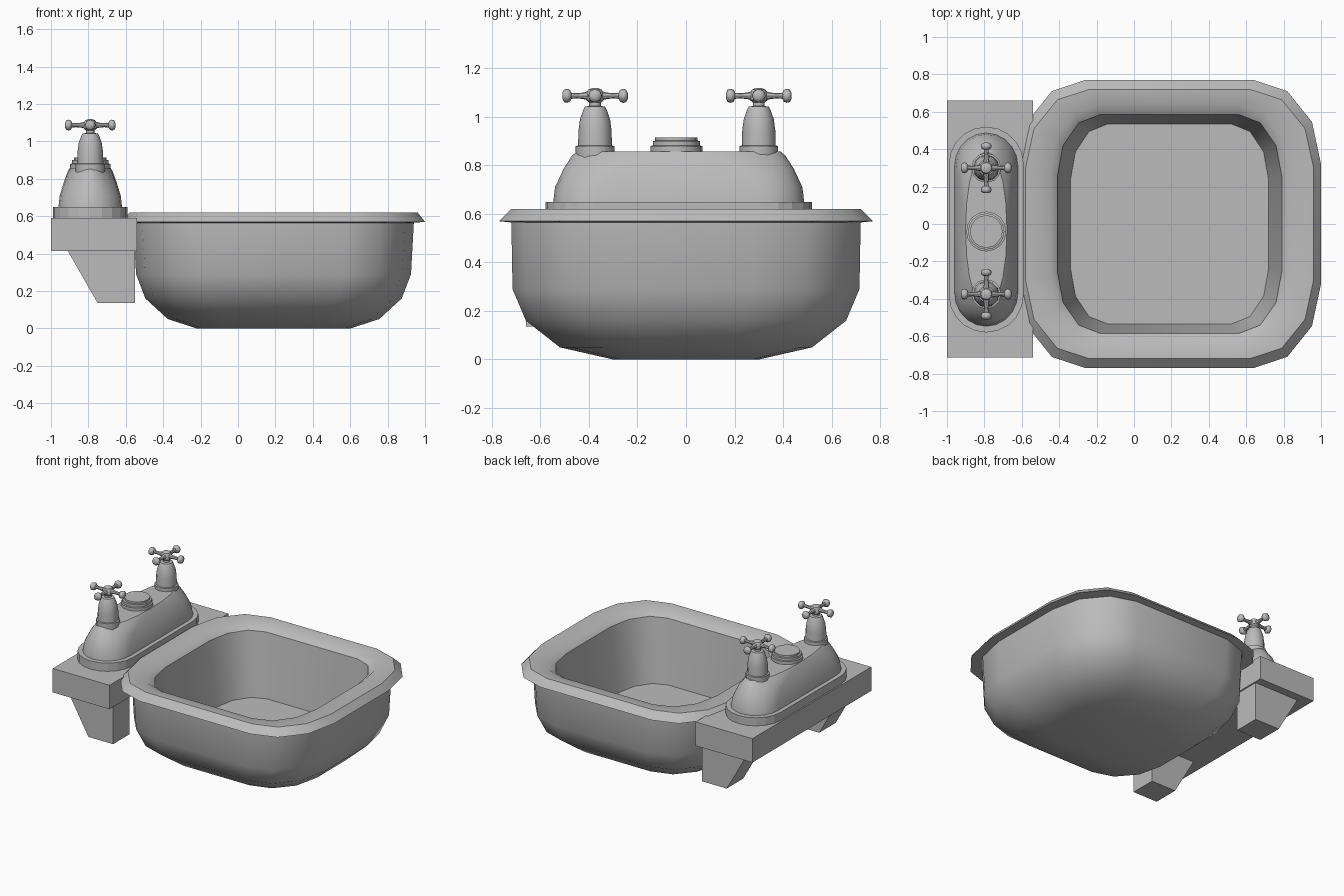
import bpy, bmesh, math
from mathutils import Matrix, Vector

if "Cube" in bpy.data.objects:
    bpy.data.objects.remove(bpy.data.objects["Cube"])

mat = bpy.data.materials.new("grey ceramic")
mat.use_nodes = True
GREY = (0.5, 0.5, 0.5, 1)
mat.diffuse_color = GREY
mat.node_tree.nodes["Principled BSDF"].inputs["Base Color"].default_value = GREY


def finish(bm, name, angle=None):
    bmesh.ops.recalc_face_normals(bm, faces=bm.faces[:])
    me = bpy.data.meshes.new(name)
    bm.to_mesh(me)
    bm.free()
    me.materials.append(mat)
    ob = bpy.data.objects.new(name, me)
    bpy.context.collection.objects.link(ob)
    if angle:
        bpy.ops.object.select_all(action='DESELECT')
        ob.select_set(True)
        bpy.context.view_layer.objects.active = ob
        bpy.ops.object.shade_smooth_by_angle(angle=math.radians(angle))
    return ob


def rounded_ring(cx, cy, hx, hy, dx, dy, z, steps):
    """Rounded rectangle outline with elliptical corners of size dx by dy."""
    pts = []
    for q, (sx, sy) in enumerate([(1, 1), (-1, 1), (-1, -1), (1, -1)]):
        for i in range(steps + 1):
            t = math.pi / 2 * (i / steps if q % 2 == 0 else 1 - i / steps)
            pts.append((cx + sx * (hx - dx + dx * math.cos(t)),
                        cy + sy * (hy - dy + dy * math.sin(t)), z))
    return pts


def loft(name, rings, angle=None):
    """Skin stacked outlines and close both ends."""
    bm = bmesh.new()
    loops = [[bm.verts.new(p) for p in r] for r in rings]
    n = len(loops[0])
    for a, b in zip(loops, loops[1:]):
        for i in range(n):
            j = (i + 1) % n
            bm.faces.new((a[i], a[j], b[j], b[i]))
    bm.faces.new(loops[0])
    bm.faces.new(loops[-1])
    bmesh.ops.remove_doubles(bm, verts=bm.verts[:], dist=0.0005)
    return finish(bm, name, angle)


def turned(name, profile, base, axis=(0, 0, 1), sides=12, angle=35):
    """Lathe a (radius, height) profile around an axis from a base point."""
    rot = Vector((0, 0, 1)).rotation_difference(Vector(axis)).to_matrix().to_4x4()
    m = Matrix.Translation(base) @ rot
    rings = [[m @ Vector((r * math.cos(math.tau * i / sides),
                          r * math.sin(math.tau * i / sides), h))
              for i in range(sides)] for r, h in profile]
    return loft(name, rings, angle)


def prism(name, profile, y0, y1):
    """Extrude an x-z outline along y."""
    return loft(name, [[(x, y, z) for x, z in profile] for y in (y0, y1)])


# Basin: outer shell, overhanging rim, inner wall and floor
basin = [  # half x, half y, corner x, corner y, z
    (0.41, 0.30, 0.22, 0.20, 0.0),
    (0.565, 0.52, 0.30, 0.35, 0.05),
    (0.685, 0.66, 0.34, 0.42, 0.16),
    (0.735, 0.715, 0.36, 0.44, 0.29),
    (0.75, 0.72, 0.36, 0.44, 0.565),
    (0.81, 0.77, 0.36, 0.45, 0.57),
    (0.77, 0.72, 0.34, 0.42, 0.62),
    (0.64, 0.64, 0.27, 0.36, 0.615),
    (0.60, 0.585, 0.23, 0.33, 0.58),
    (0.53, 0.535, 0.20, 0.30, 0.12),
]
loft("basin", [rounded_ring(0.19, 0, *s, 3) for s in basin], 40)

# Wall shelf and its two brackets
prism("shelf", [(-1, 0.415), (-0.54, 0.415), (-0.54, 0.59), (-1, 0.59)], -0.715, 0.66)
for name, y in (("front_bracket", -0.66), ("back_bracket", 0.41)):
    prism(name, [(-0.91, 0.415), (-0.75, 0.135), (-0.55, 0.135), (-0.55, 0.415)], y, y + 0.19)

# Faucet base plate and domed body
FX, FY = -0.79, -0.03
loft("faucet_plate", [rounded_ring(FX, FY, 0.2, 0.55, 0.2, 0.2, z, 5) for z in (0.59, 0.65)])
body = [
    (0.17, 0.517, 0.17, 0.18, 0.65),
    (0.163, 0.51, 0.163, 0.19, 0.71),
    (0.14, 0.475, 0.14, 0.22, 0.785),
    (0.12, 0.44, 0.12, 0.34, 0.84),
    (0.11, 0.42, 0.11, 0.40, 0.857),
]
loft("faucet_body", [rounded_ring(FX, FY, *s, 5) for s in body], 40)

# Round cap between the taps
turned("centre_cap", [(0.107, 0), (0.107, 0.025), (0.097, 0.027), (0.097, 0.045),
                      (0.087, 0.047), (0.087, 0.06)], (FX, -0.04, 0.855), sides=16)

# Taps with cross handles
tap_profile = [(0.08, -0.03), (0.08, 0.025), (0.07, 0.027), (0.068, 0.09), (0.062, 0.135),
               (0.048, 0.175), (0.042, 0.187), (0.024, 0.19), (0.024, 0.21)]
hub_profile = [(0.022, 0), (0.036, 0.012), (0.036, 0.04), (0.028, 0.055), (0.012, 0.062)]
arm_profile = [(0.021, 0.02), (0.013, 0.05), (0.011, 0.075), (0.013, 0.105)]
knob_profile = [(0.012, 0.097), (0.024, 0.103), (0.029, 0.115), (0.026, 0.128), (0.012, 0.135)]
for side, y in (("front", -0.375), ("back", 0.3)):
    turned(side + "_tap", tap_profile, (FX, y, 0.855))
    turned(side + "_tap_hub", hub_profile, (FX, y, 1.057))
    for k, axis in enumerate([(1, 0, 0), (0, 1, 0), (-1, 0, 0), (0, -1, 0)], 1):
        turned(f"{side}_tap_arm_{k}", arm_profile, (FX, y, 1.087), axis, 8)
        turned(f"{side}_tap_knob_{k}", knob_profile, (FX, y, 1.087), axis, 8, 50)
